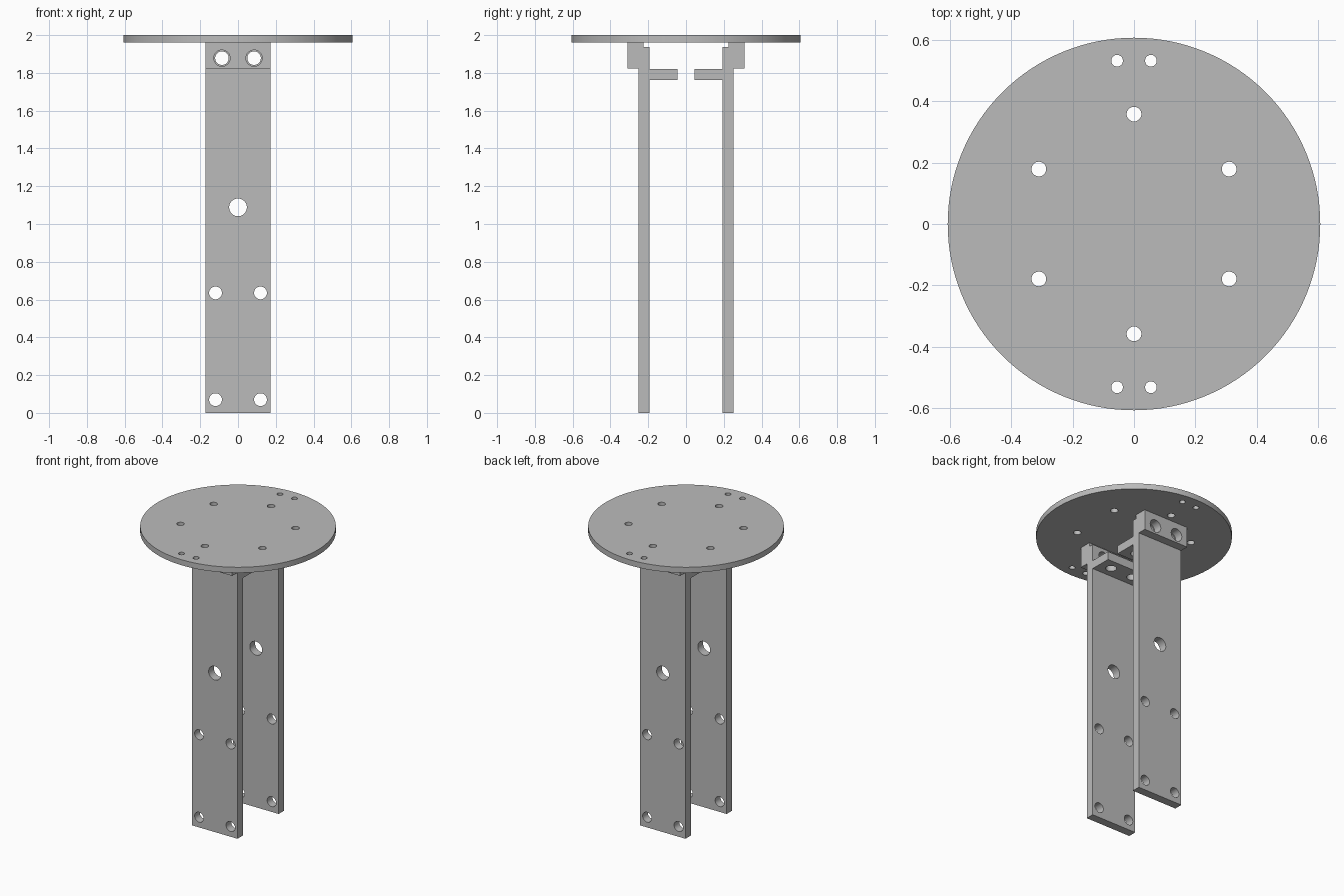
import bpy, bmesh, math
from mathutils import Matrix, Vector

cube = bpy.data.objects.get("Cube")
if cube:
    bpy.data.objects.remove(cube, do_unlink=True)

grey = bpy.data.materials.new("plain grey")
grey.use_nodes = True
colour = (0.5, 0.5, 0.5, 1)
grey.diffuse_color = colour
grey.node_tree.nodes["Principled BSDF"].inputs["Base Color"].default_value = colour


def make_object(name, bm):
    bmesh.ops.recalc_face_normals(bm, faces=bm.faces)
    mesh = bpy.data.meshes.new(name)
    bm.to_mesh(mesh)
    bm.free()
    mesh.materials.append(grey)
    obj = bpy.data.objects.new(name, mesh)
    bpy.context.collection.objects.link(obj)
    return obj


def add_cylinder(bm, centre, radius, depth, axis="Z", sides=32):
    turn = Matrix.Rotation(math.pi / 2, 4, "X") if axis == "Y" else Matrix()
    bmesh.ops.create_cone(bm, cap_ends=True, segments=sides, radius1=radius,
                          radius2=radius, depth=depth,
                          matrix=Matrix.Translation(centre) @ turn)


def activate(obj):
    bpy.ops.object.select_all(action="DESELECT")
    obj.select_set(True)
    bpy.context.view_layer.objects.active = obj


def drill(obj, holes):
    """Cut a list of (centre, radius, depth, axis) holes."""
    bm = bmesh.new()
    for hole in holes:
        add_cylinder(bm, *hole)
    cutter = make_object("hole_cutter", bm)
    cutter.hide_render = True
    activate(obj)
    mod = obj.modifiers.new("holes", "BOOLEAN")
    mod.operation = "DIFFERENCE"
    mod.solver = "EXACT"
    mod.object = cutter
    bpy.ops.object.modifier_apply(modifier=mod.name)
    bpy.data.objects.remove(cutter, do_unlink=True)


def smooth(obj):
    activate(obj)
    bpy.ops.object.shade_smooth_by_angle(angle=math.radians(30))


# Round top plate with its ring of bolt holes and two pairs near the rim
PLATE_BOTTOM = 1.962
bm = bmesh.new()
add_cylinder(bm, (0, 0, (PLATE_BOTTOM + 2) / 2), 0.607, 2 - PLATE_BOTTOM, sides=128)
plate = make_object("top_plate", bm)
holes = []
for k in range(6):
    a = math.radians(30 + 60 * k)
    holes.append(((0.358 * math.cos(a), 0.358 * math.sin(a), 1.98), 0.024, 0.2, "Z"))
for x in (-0.055, 0.055):
    for y in (-0.532, 0.532):
        holes.append(((x, y, 1.98), 0.019, 0.2, "Z"))
drill(plate, holes)
smooth(plate)

# Leg bracket: leg, outer block and inner shelf as one extruded side profile
HALF_WIDTH = 0.172
profile = [(-0.251, 0), (-0.194, 0), (-0.194, 1.763), (-0.046, 1.763),
           (-0.046, 1.82), (-0.194, 1.82), (-0.194, 1.936), (-0.226, 1.936),
           (-0.226, PLATE_BOTTOM), (-0.309, PLATE_BOTTOM), (-0.309, 1.822),
           (-0.251, 1.822)]
bm = bmesh.new()
side = bm.faces.new([bm.verts.new((-HALF_WIDTH, y, z)) for y, z in profile])
ext = bmesh.ops.extrude_face_region(bm, geom=[side])
bmesh.ops.translate(bm, vec=Vector((2 * HALF_WIDTH, 0, 0)),
                    verts=[v for v in ext["geom"] if isinstance(v, bmesh.types.BMVert)])
front = make_object("front_leg_bracket", bm)

# Leg holes, block holes and shelf holes
holes = [((0, -0.25, 1.088), 0.047, 0.3, "Y")]
for x in (-1, 1):
    for z in (0.07, 0.635):
        holes.append(((x * 0.119, -0.25, z), 0.034, 0.3, "Y"))
    holes.append(((x * 0.085, -0.25, 1.878), 0.036, 0.3, "Y"))
    holes.append(((x * 0.085, -0.12, 1.79), 0.034, 0.1, "Z"))
drill(front, holes)

# Wider bore through the outer block
drill(front, [((x, -0.301, 1.878), 0.043, 0.1, "Y") for x in (-0.085, 0.085)])
smooth(front)

# Matching bracket at the back
back = front.copy()
back.data = front.data.copy()
back.name = "back_leg_bracket"
back.data.transform(Matrix.Rotation(math.pi, 4, "Z"))
bpy.context.collection.objects.link(back)
